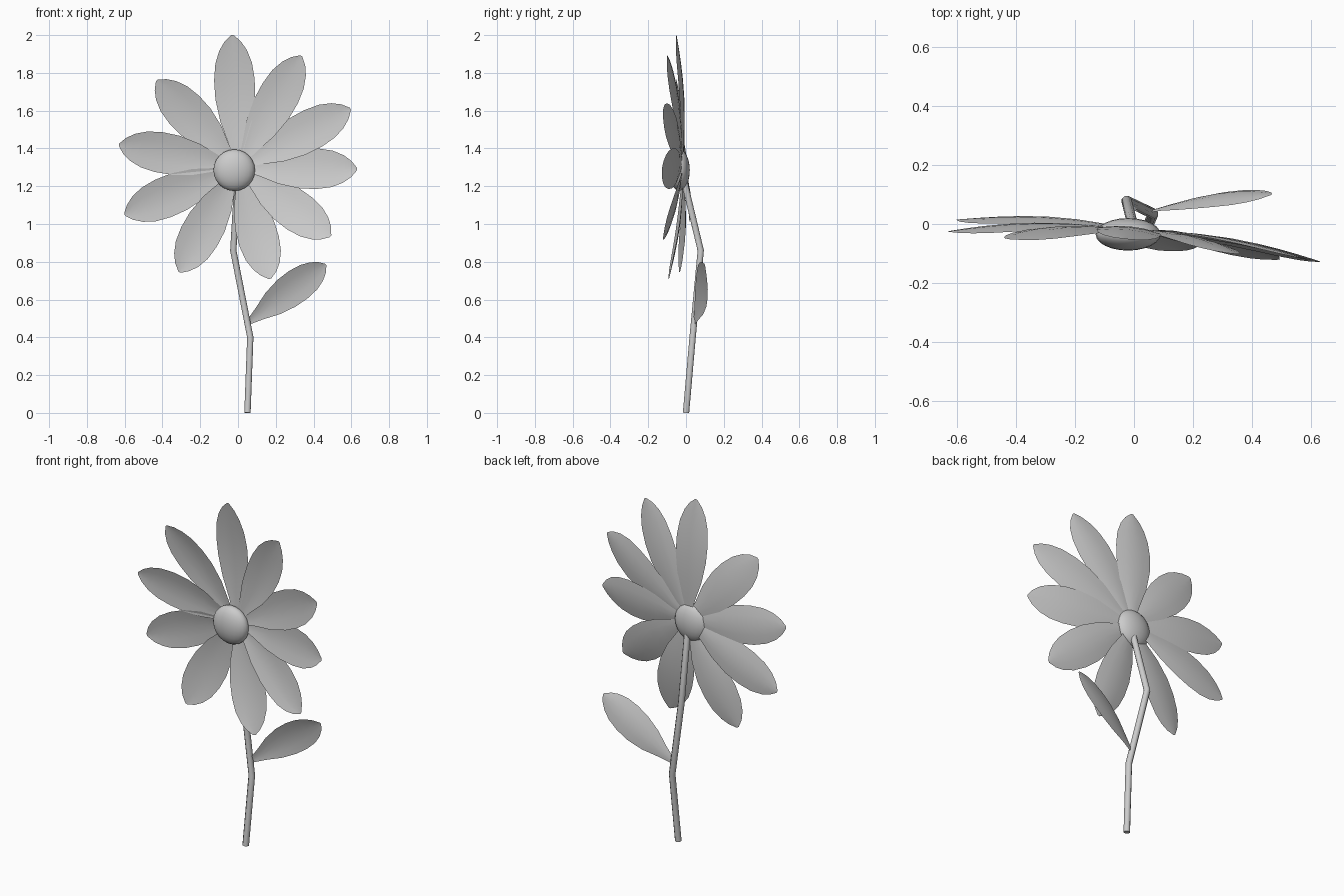
import bpy, bmesh, math
from mathutils import Vector

cube = bpy.data.objects.get("Cube")
if cube:
    bpy.data.objects.remove(cube)

grey = bpy.data.materials.new("soft grey")
grey.use_nodes = True
grey.diffuse_color = (0.6, 0.6, 0.6, 1)
grey.node_tree.nodes["Principled BSDF"].inputs["Base Color"].default_value = (0.6, 0.6, 0.6, 1)


def finish(bm, name):
    bmesh.ops.recalc_face_normals(bm, faces=bm.faces)
    mesh = bpy.data.meshes.new(name)
    bm.to_mesh(mesh)
    bm.free()
    mesh.materials.append(grey)
    mesh.shade_smooth()
    obj = bpy.data.objects.new(name, mesh)
    bpy.context.collection.objects.link(obj)
    return obj


# Half width along a blade, as (fraction of length, fraction of full half width)
OUTLINE = [(0, .15), (.15, .42), (.32, .78), (.5, .98), (.65, 1),
           (.78, .9), (.88, .68), (.95, .4), (1, .06)]


def blade(name, base, tip, half_width, bow, cup, roll=0):
    """Thin curved sheet from base to tip, facing the front."""
    base, tip = Vector(base), Vector(tip)
    along = tip - base
    side = along.cross(Vector((0, 1, 0))).normalized()
    back = side.cross(along).normalized()
    if back.y < 0:
        back = -back
    c, s = math.cos(roll), math.sin(roll)
    side, back = side * c + back * s, back * c - side * s
    bm = bmesh.new()
    rows = []
    for t, w in OUTLINE:
        centre = base + along * t + back * bow * math.sin(math.pi * t)
        rows.append([bm.verts.new(centre + side * half_width * w * u
                                  - back * cup * w * u * u)
                     for u in (-1, -.5, 0, .5, 1)])
    for a, b in zip(rows, rows[1:]):
        for i in range(4):
            bm.faces.new((a[i], a[i + 1], b[i + 1], b[i]))
    return finish(bm, name)


# Ten petals around the flower head
TIPS = [(-.03, -.05, 2), (.335, -.1, 1.89), (.595, -.12, 1.61), (.63, -.127, 1.29),
        (.49, -.12, .935), (.17, -.09, .71), (-.31, -.035, .745), (-.6, .015, 1.05),
        (-.63, -.025, 1.42), (-.43, -.05, 1.76)]
hub = Vector((0, -.015, 1.3))
for n, tip in enumerate(TIPS, 1):
    blade(f"petal_{n}", hub.lerp(Vector(tip), .04), tip, .108, .022, .012, math.radians(6))

# Leaf on the stem
blade("leaf", (.055, .045, .48), (.465, .1, .785), .092, .02, .012, math.radians(-18))

# Flattened domed flower centre
bm = bmesh.new()
bmesh.ops.create_uvsphere(bm, u_segments=24, v_segments=12, radius=.11)
bmesh.ops.scale(bm, vec=(1, .5, 1), verts=bm.verts)
bmesh.ops.translate(bm, vec=(-.02, -.035, 1.285), verts=bm.verts)
finish(bm, "flower_centre")

# Bent stem
curve = bpy.data.curves.new("stem", "CURVE")
curve.dimensions = "3D"
curve.bevel_depth = .018
curve.bevel_resolution = 2
curve.use_fill_caps = True
path = [(.05, 0, 0), (.065, .035, .4), (-.025, .078, .86), (0, -.02, 1.27)]
spline = curve.splines.new("POLY")
spline.points.add(len(path) - 1)
for point, co in zip(spline.points, path):
    point.co = (*co, 1)
curve.materials.append(grey)
stem = bpy.data.objects.new("stem", curve)
bpy.context.collection.objects.link(stem)
